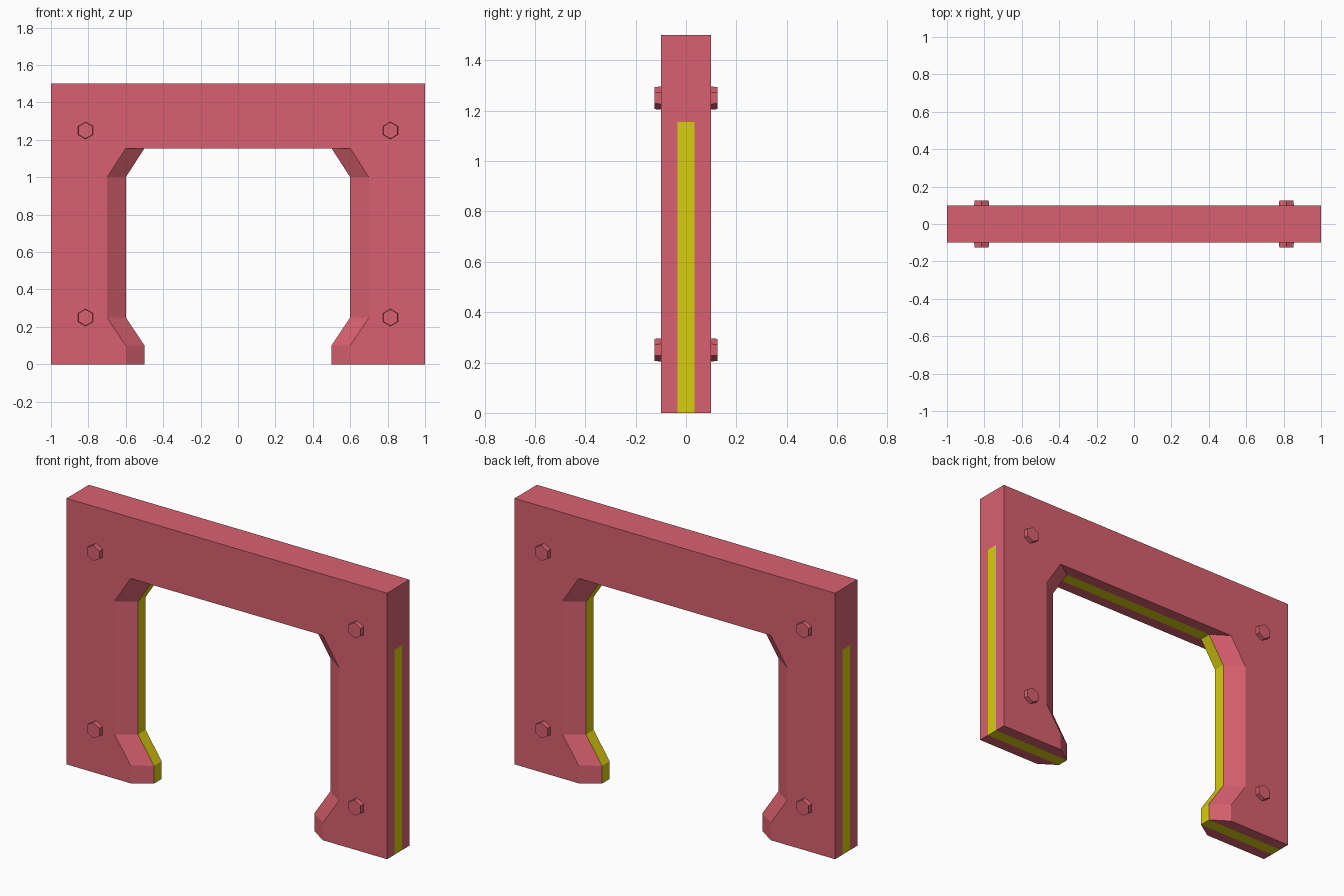
import bpy, bmesh
from math import pi
from mathutils import Matrix

if "Cube" in bpy.data.objects:
    bpy.data.objects.remove(bpy.data.objects["Cube"])


def material(name, color):
    m = bpy.data.materials.new(name)
    m.diffuse_color = (*color, 1)
    m.use_nodes = True
    m.node_tree.nodes["Principled BSDF"].inputs["Base Color"].default_value = m.diffuse_color
    return m


red = material("red_paint", (0.69, 0.12, 0.16))
yellow = material("yellow_stripe", (0.69, 0.61, 0.005))


def add_object(name, bm, mats):
    bmesh.ops.recalc_face_normals(bm, faces=bm.faces)
    mesh = bpy.data.meshes.new(name)
    bm.to_mesh(mesh)
    bm.free()
    for m in mats:
        mesh.materials.append(m)
    ob = bpy.data.objects.new(name, mesh)
    bpy.context.collection.objects.link(ob)
    return ob


# Gate frame: one outline lofted through the thickness, inner leg edges pushed inward in the middle
LINTEL = 1.155
STRIPE = 0.034


def outline(inset):
    right = [(1, 1.5), (1, LINTEL), (1, 0), (0.6 - inset, 0), (0.6 - inset, 0.1),
             (0.7 - inset, 0.25), (0.7 - inset, 1.0), (0.6 - inset, LINTEL)]
    return right + [(-x, z) for x, z in reversed(right)]


bm = bmesh.new()
rings = [[bm.verts.new((x, y, z)) for x, z in outline(inset)]
         for y, inset in ((-0.1, 0), (-STRIPE, 0.1), (STRIPE, 0.1), (0.1, 0))]
bm.faces.new(rings[0])
bm.faces.new(rings[-1])
for band, (a, b) in enumerate(zip(rings, rings[1:])):
    for i in range(len(a)):
        j = (i + 1) % len(a)
        f = bm.faces.new((a[i], a[j], b[j], b[i]))
        # yellow strip runs along the middle band below the lintel height
        if band == 1 and max(v.co.z for v in f.verts) < LINTEL + 0.01:
            f.material_index = 1
add_object("gate_frame", bm, [red, yellow])

# Slightly tapered hexagonal bolt heads on both faces
for side in (-1, 1):
    for x in (-0.815, 0.815):
        for z in (0.25, 1.25):
            bm = bmesh.new()
            bmesh.ops.create_cone(bm, cap_ends=True, segments=6,
                                  radius1=0.046, radius2=0.044, depth=0.03)
            bm.transform(Matrix.Translation((x, side * 0.11, z))
                         @ Matrix.Rotation(-side * pi / 2, 4, 'X'))
            add_object("bolt_head", bm, [red])
